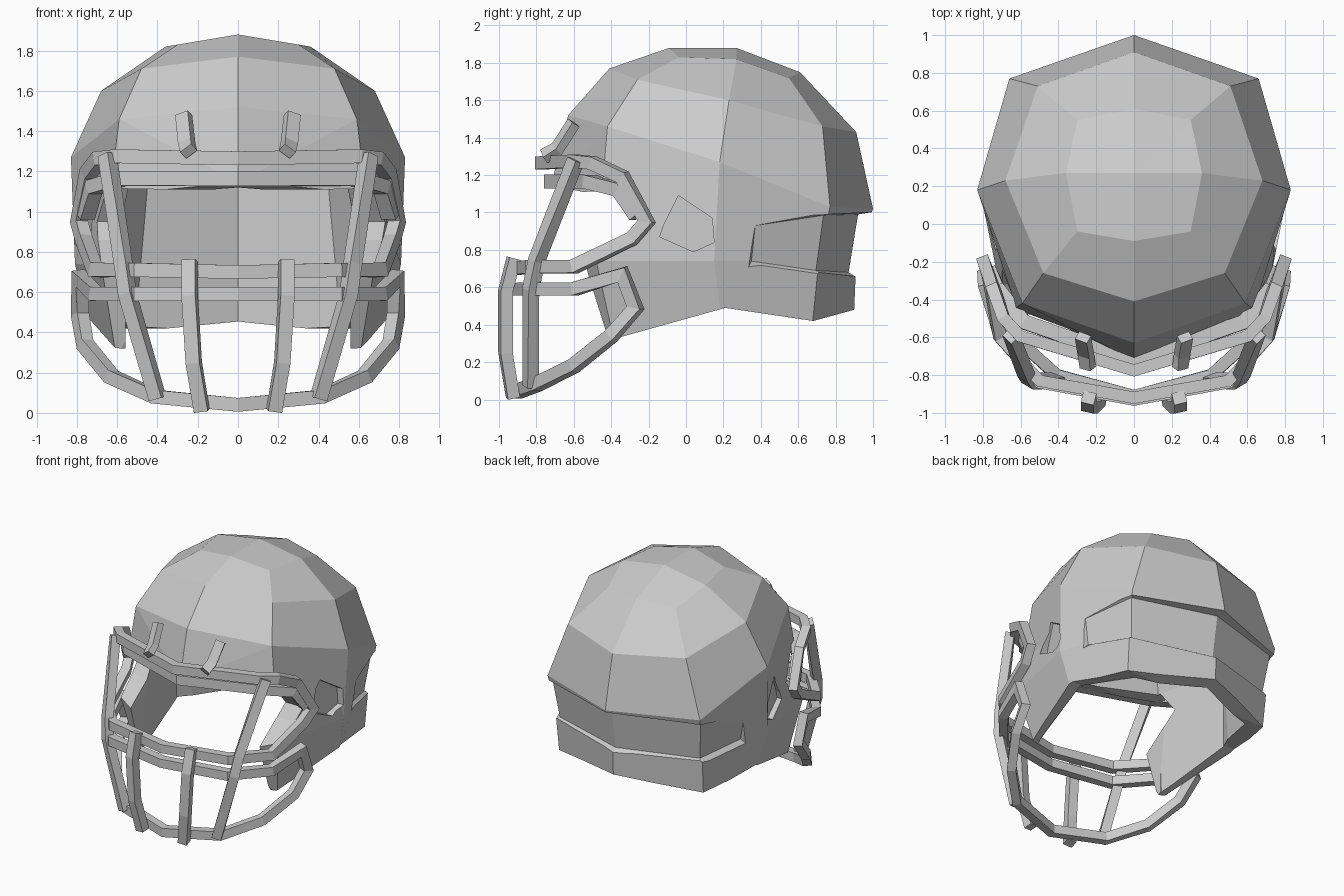
import bpy, bmesh
from mathutils import Vector

if "Cube" in bpy.data.objects:
    bpy.data.objects.remove(bpy.data.objects["Cube"])


def loft(name, rings, closed=False, caps=True):
    """Join successive rings of points with quads."""
    bm = bmesh.new()
    vs = [[bm.verts.new(p) for p in r] for r in rings]
    n = len(rings[0])
    pairs = list(zip(vs, vs[1:])) + ([(vs[-1], vs[0])] if closed else [])
    for a, b in pairs:
        for i in range(n):
            j = (i + 1) % n
            bm.faces.new((a[i], a[j], b[j], b[i]))
    if caps and not closed:
        bm.faces.new(vs[0])
        bm.faces.new(vs[-1])
    bmesh.ops.remove_doubles(bm, verts=bm.verts, dist=1e-4)
    bmesh.ops.recalc_face_normals(bm, faces=bm.faces)
    me = bpy.data.meshes.new(name)
    bm.to_mesh(me)
    bm.free()
    ob = bpy.data.objects.new(name, me)
    bpy.context.collection.objects.link(ob)
    return ob


def flip(p):
    return (-p[0], *p[1:])


def whole(half):
    """Half path (x >= 0) plus its mirror image, as one ring."""
    return list(half) + [flip(p) for p in reversed(half) if p[0] > 1e-6]


def dome(name, pole, half_rings):
    """Closed faceted dome from a pole point and half rings."""
    bm_rings = [whole(h) for h in half_rings]
    n = len(bm_rings[0])
    base = (0, .2, half_rings[-1][0][2])
    return loft(name, [[pole] * n] + bm_rings + [[base] * n], caps=False)


def bar(name, path, w=0.066, d=0.065, closed=False):
    """Mitred rectangular bar along a path, facing away from the helmet axis."""
    P = [Vector(p) for p in path]
    n, rings = len(P), []
    for i, p in enumerate(P):
        a = P[i - 1] if closed or i > 0 else None
        b = P[(i + 1) % n] if closed or i < n - 1 else None
        t1 = (p - a).normalized() if a else (b - p).normalized()
        t2 = (b - p).normalized() if b else t1
        t = (t1 + t2).normalized()
        m = min(1 / max(t.dot(t1), 0.1), 1.35)
        u = Vector((p.x, p.y - 0.1, 0))
        u = (u - t * u.dot(t)).normalized() * d / 2
        v = t.cross(u).normalized() * w / 2 * m
        rings.append([p + u + v, p + u - v, p - u - v, p - u + v])
    return loft(name, rings, closed)


def cut(ob, cutter):
    cutter.hide_render = True
    cutter.display_type = 'WIRE'
    m = ob.modifiers.new(cutter.name, 'BOOLEAN')
    m.object, m.operation, m.solver = cutter, 'DIFFERENCE', 'EXACT'


def prism(name, profile, x0, x1):
    return loft(name, [[(x, y, z) for y, z in profile] for x in (x0, x1)])


# Faceted shell: half rings from back to front, crown to jaw
shell = dome("helmet_shell", (0, .27, 1.88), [
    [(0, .61, 1.75), (.3, .55, 1.72), (.36, .27, 1.82), (.3, -.04, 1.83), (0, -.09, 1.88)],
    [(0, .91, 1.43), (.51, .73, 1.46), (.68, .23, 1.60), (.48, -.26, 1.71), (0, -.41, 1.77)],
    [(0, 1.0, 1.02), (.66, .77, 1.03), (.83, .18, 1.27), (.59, -.42, 1.46), (0, -.63, 1.52)],
    [(0, .91, .74), (.635, .71, .74), (.81, .15, .74), (.68, -.48, .74), (0, -.82, .74)],
    [(0, .89, .25), (.62, .66, .25), (.70, .21, .25), (.60, -.37, .25), (0, -.70, .25)]])

# Hollow inside
cut(shell, dome("cavity_cutter", (0, .24, 1.76), [
    [(0, .60, 1.55), (.34, .50, 1.55), (.54, .22, 1.55), (.38, -.2, 1.55), (0, -.36, 1.55)],
    [(0, .82, 1.12), (.45, .64, 1.12), (.68, .18, 1.12), (.54, -.38, 1.12), (0, -.60, 1.12)],
    [(0, .80, .2), (.53, .61, .2), (.66, .20, .2), (.57, -.37, .2), (0, -.66, .2)]]))

# Face opening and lower edge in one side profile, then the gap between the jaw flaps
cut(shell, prism("face_and_base_cutter", [
    (-1.3, 1.16), (-.8, 1.16), (-.55, 1.11), (-.36, 1.12), (-.24, .95), (-.32, .86),
    (-.54, .70), (-.56, .57), (-.40, .32), (.21, .49), (.68, .42), (.90, .48),
    (1.3, .5), (1.3, 0), (-1.3, 0)], -1.2, 1.2))
cut(shell, prism("jaw_gap_cutter", [(-1.3, .1), (0, .1), (0, 1.0), (-1.3, 1.0)], -.56, .56))

# Ear pockets, floor parallel to the shell side
ear = [(-.04, 1.09), (.14, .97), (.15, .84), (.04, .79), (-.14, .87), (-.12, .93)]
for side, s in (("right", 1), ("left", -1)):
    cut(shell, loft("ear_cutter_" + side, [
        [(s * (.725 + .24 * y), y, z) for y, z in ear], [(s * 1.2, y, z) for y, z in ear]]))

# Recessed band round the back
stations = [  # floor x, y, z low, z high, outer x, y
    (.76, .37, .74, .93, 1.0, .22), (.642, .735, .69, .985, .9, 1.05), (0, .92, .68, .99, 0, 1.3)]
sections = [[(x, y, hi), (x * .945, y * .945, lo), (ox, oy, lo - .27), (ox, oy, hi + .06)]
            for x, y, lo, hi, ox, oy in stations]
sections += [[flip(p) for p in s] for s in sections[1::-1]]
cut(shell, loft("back_recess_cutter", sections))

# Brow rim inside the upper guard
brow = [(.76, -.26, .98), (.72, -.35, 1.12), (.58, -.52, 1.165)]
bar("brow_rim", brow + [(0, -.72, 1.165)] + [flip(p) for p in reversed(brow)], w=.07, d=.08)

# Face guard: upper and lower closed loops
upper = [(0, -.775, 1.265), (.60, -.595, 1.275), (.69, -.50, 1.265), (.745, -.34, 1.19),
         (.79, -.21, .95), (.765, -.29, .86), (.71, -.60, .71), (.50, -.83, .71), (0, -.92, .70)]
lower = [(0, -.93, .59), (.50, -.84, .59), (.71, -.60, .59), (.785, -.34, .67),
         (.785, -.27, .49), (.76, -.40, .34), (.63, -.60, .18), (.41, -.80, .08), (0, -.91, .04)]
bar("upper_guard_loop", whole(upper), closed=True)
bar("lower_guard_loop", whole(lower), closed=True)

# Upright bars and forehead clips, mirrored
uprights = {
    "outer_upright": [(.65, -.59, 1.28), (.57, -.80, .74), (.55, -.83, .59), (.40, -.83, .07)],
    "inner_upright": [(.24, -.92, .755), (.24, -.965, .58), (.22, -.965, .25), (.18, -.925, .01)],
    "forehead_clip": [(.27, -.60, 1.48), (.255, -.69, 1.34), (.245, -.76, 1.30)],
}
for name, path in uprights.items():
    for side, f in (("right", lambda p: p), ("left", flip)):
        clip = name == "forehead_clip"
        bar(name + "_" + side, [f(p) for p in path], w=.07, d=.05 if clip else .065)
